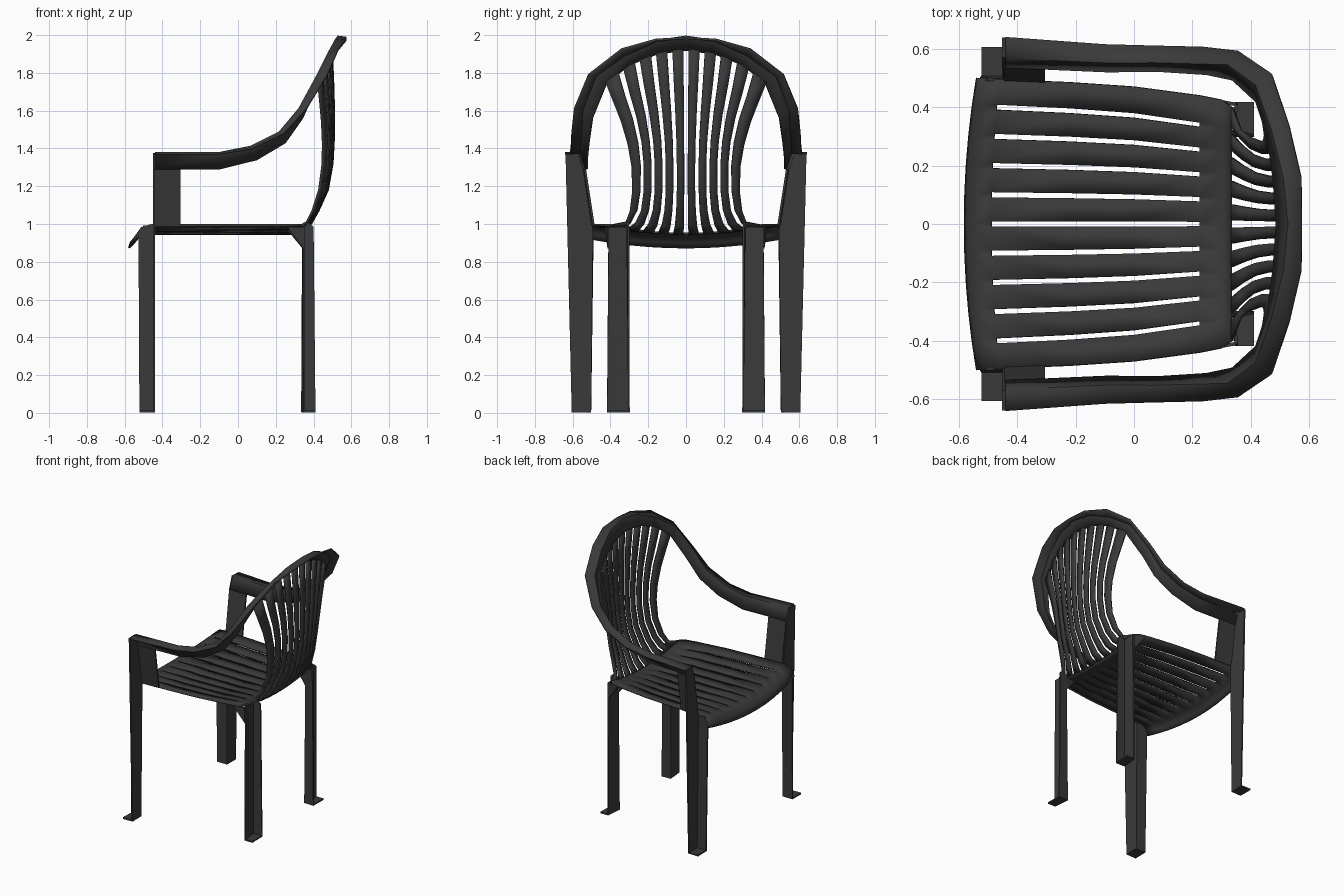
import bpy
import bmesh

cube = bpy.data.objects.get("Cube")
if cube:
    bpy.data.objects.remove(cube, do_unlink=True)

plastic = bpy.data.materials.new("dark grey plastic")
plastic.use_nodes = True
COLOUR = (0.042, 0.042, 0.042, 1)
plastic.diffuse_color = COLOUR
shader = plastic.node_tree.nodes["Principled BSDF"]
shader.inputs["Base Color"].default_value = COLOUR
shader.inputs["Roughness"].default_value = 0.6

SLOTS = 5  # slots on one half, the first lies on the centre line


def finish(name, bm, smooth=True):
    """Mirror a half shell across the chair and give it wall thickness."""
    bmesh.ops.recalc_face_normals(bm, faces=bm.faces)
    mesh = bpy.data.meshes.new(name)
    bm.to_mesh(mesh)
    bm.free()
    mesh.materials.append(plastic)
    obj = bpy.data.objects.new(name, mesh)
    bpy.context.collection.objects.link(obj)
    mirror = obj.modifiers.new("mirror", "MIRROR")
    mirror.use_axis = (False, True, False)
    mirror.use_clip = True
    wall = obj.modifiers.new("wall", "SOLIDIFY")
    wall.thickness = 0.012
    wall.offset = 0
    if smooth:
        bpy.ops.object.select_all(action="DESELECT")
        obj.select_set(True)
        bpy.context.view_layer.objects.active = obj
        bpy.ops.object.shade_smooth_by_angle(angle=0.7)


def loft(name, rows, is_hole=lambda row, col: False):
    """Skin a grid of points, leaving out the hole cells."""
    bm = bmesh.new()
    grid = [[bm.verts.new(p) for p in row] for row in rows]
    for i in range(len(grid) - 1):
        for j in range(len(grid[0]) - 1):
            if not is_hole(i, j):
                bm.faces.new((grid[i][j], grid[i][j + 1],
                              grid[i + 1][j + 1], grid[i + 1][j]))
    loose = [v for v in bm.verts if not v.link_faces]
    bmesh.ops.delete(bm, geom=loose, context="VERTS")
    finish(name, bm)


def plates(name, polygons):
    """Flat panels, each given by its corner points."""
    bm = bmesh.new()
    for polygon in polygons:
        bm.faces.new([bm.verts.new(p) for p in polygon])
    bmesh.ops.remove_doubles(bm, verts=bm.verts, dist=0.001)
    finish(name, bm, smooth=False)


def columns(spacing, half_gap, edge):
    """Sideways positions of the slot sides, then the outer edge."""
    ys = [0, half_gap * spacing]
    for k in range(1, SLOTS):
        ys += [(k - half_gap) * spacing, (k + half_gap) * spacing]
    return ys + [edge]


# Seat: x, bulge forward at the middle, drop, slot spacing, half width
seat_rows = []
for x, bulge, drop, spacing, edge in (
        (-0.535, 0.042, 0.075, 0.1, 0.5),
        (-0.528, 0.038, 0.045, 0.1, 0.5),
        (-0.51, 0.03, 0.015, 0.1, 0.5),
        (-0.46, 0.028, 0, 0.1, 0.495),
        (-0.22, 0, 0, 0.097, 0.485),
        (0, 0, 0, 0.093, 0.47),
        (0.225, 0, 0, 0.085, 0.44),
        (0.3, 0, 0, 0.082, 0.425),
        (0.335, 0, 0, 0.08, 0.4)):
    row = []
    for y in columns(spacing, 0.09, edge):
        middle = 1 - (y / edge) ** 2
        row.append((x - bulge * middle, y, 0.993 - 0.045 * middle - drop))
    seat_rows.append(row)
loft("seat", seat_rows, lambda i, j: 3 <= i <= 5 and j % 2 == 0)

# Backrest: middle x, outer x, middle z, outer z, slot spacing, half width
back_rows = []
for x_mid, x_out, z_mid, z_out, spacing, edge in (
        (0.335, 0.335, 0.948, 0.993, 0.08, 0.4),
        (0.38, 0.365, 0.99, 1.01, 0.07, 0.32),
        (0.425, 0.395, 1.07, 1.07, 0.062, 0.297),
        (0.475, 0.43, 1.18, 1.18, 0.058, 0.283),
        (0.5, 0.447, 1.32, 1.31, 0.058, 0.288),
        (0.507, 0.45, 1.45, 1.42, 0.061, 0.307),
        (0.508, 0.445, 1.6, 1.54, 0.068, 0.342),
        (0.503, 0.435, 1.77, 1.65, 0.078, 0.385),
        (0.495, 0.425, 1.925, 1.75, 0.086, 0.425)):
    row = []
    for y in columns(spacing, 0.16, edge):
        t = (y / edge) ** 2
        row.append((x_mid + (x_out - x_mid) * t, y,
                    z_mid + (z_out - z_mid) * t))
    back_rows.append(row)
loft("backrest_slats", back_rows, lambda i, j: j % 2 == 0)

# Arm and top rail: inner edge, crest and outer edge from arm front to top
rail = (
    ((-0.44, 0.54, 1.29), (-0.44, 0.57, 1.376), (-0.44, 0.64, 1.374)),
    ((-0.1, 0.525, 1.29), (-0.1, 0.555, 1.376), (-0.1, 0.615, 1.374)),
    ((0.1, 0.525, 1.34), (0.07, 0.555, 1.41), (0.07, 0.61, 1.4)),
    ((0.25, 0.515, 1.43), (0.22, 0.55, 1.485), (0.24, 0.605, 1.48)),
    ((0.34, 0.495, 1.56), (0.325, 0.545, 1.61), (0.36, 0.59, 1.61)),
    ((0.42, 0.42, 1.74), (0.42, 0.475, 1.785), (0.47, 0.515, 1.79)),
    ((0.46, 0.3, 1.84), (0.475, 0.32, 1.895), (0.53, 0.34, 1.925)),
    ((0.48, 0.15, 1.9), (0.515, 0.155, 1.97), (0.573, 0.16, 1.975)),
    ((0.49, 0, 1.92), (0.53, 0, 1.992), (0.575, 0, 1.985)),
)
loft("arm_and_top_rail", rail)

# Front legs: angle section open to the outside, rising to the arm
FOOT = 0.007
lx, fx, iy, oy = -0.445, -0.522, 0.506, 0.605
plates("front_leg", [
    [(lx, iy, FOOT), (lx, oy, FOOT), (lx, 0.638, 1.374),
     (lx, 0.57, 1.376), (lx, 0.54, 1.29), (lx, 0.495, 0.993)],
    [(lx, iy, FOOT), (lx, 0.495, 0.993), (-0.5, 0.495, 0.993),
     (-0.527, 0.495, 0.96), (fx, iy, FOOT)],
    [(lx, iy, FOOT), (lx, oy, FOOT), (fx, oy, FOOT), (fx, iy, FOOT)],
])

# Panel joining the arm to the seat
plates("arm_support", [
    [(lx, 0.54, 1.29), (-0.305, 0.535, 1.29),
     (-0.305, 0.489, 0.99), (lx, 0.495, 0.99)],
])

# Rear legs: angle section open to the back corner
bx, rx, by, ry = 0.338, 0.41, 0.302, 0.418
plates("rear_leg", [
    [(bx, by, FOOT), (0.35, ry, FOOT), (0.35, 0.41, 0.985),
     (0.343, 0.31, 0.985)],
    [(bx, by, FOOT), (0.343, 0.31, 0.985), (0.37, 0.31, 1.01),
     (0.4, 0.305, 0.985), (rx, by, FOOT)],
    [(bx, by, FOOT), (0.35, ry, FOOT), (rx, ry, FOOT), (rx, by, FOOT)],
])

# Braces under the back corners of the seat
plates("corner_brace", [
    [(0.26, 0.425, 0.985), (0.345, 0.41, 0.985), (0.345, 0.41, 0.87)],
    [(0.26, 0.32, 0.97), (0.342, 0.31, 0.97), (0.342, 0.31, 0.87)],
])
